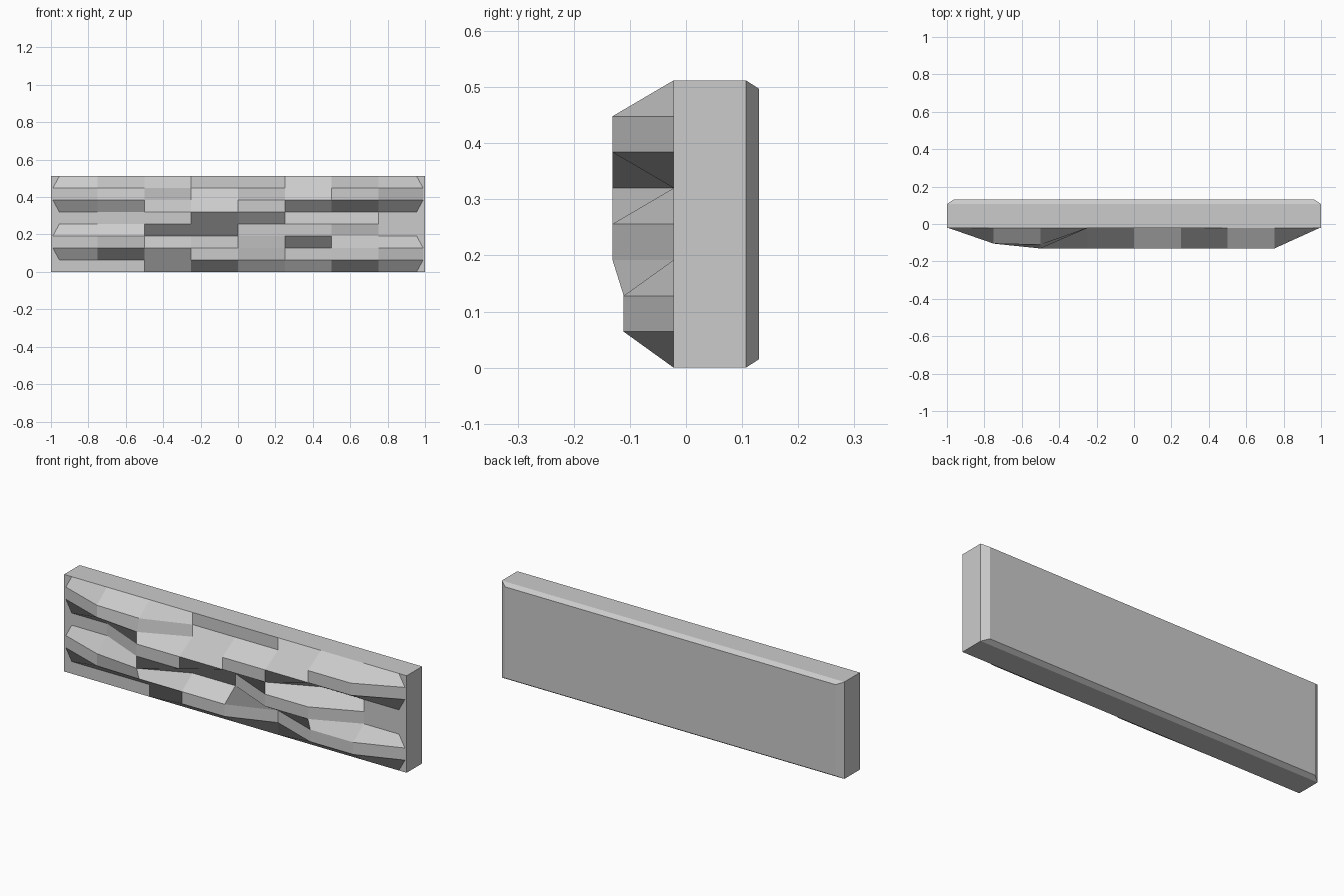
import bpy, bmesh

if "Cube" in bpy.data.objects:
    bpy.data.objects.remove(bpy.data.objects["Cube"])

# Which points of the rock relief stand out (O) or stay recessed (.),
# rows from top to bottom, columns x = -0.75 .. 0.75
PATTERN = [
    ".......",
    "OO...OO",
    "OO.OOOO",
    ".OOOO..",
    ".OO.OO.",
    "OO..OO.",
    "OOOO.OO",
    "..OO.OO",
    ".......",
]
STEP_Z, RECESS = 0.064, -0.022
BACK, BEVEL_Y = 0.13, 0.107


def depth(k, c):
    """Depth of a relief point in row k (from the bottom), column c."""
    if PATTERN[8 - k][c] == ".":
        return RECESS
    if c == 0:
        return -0.105
    if k in (1, 2) or (k == 7 and c == 1):
        return -0.111
    return -0.131


def end_x(k, c):
    """Relief runs almost to the end where it stands out, stops short elsewhere."""
    return 0.99 if PATTERN[8 - k][c] == "O" else 0.955


bm = bmesh.new()

# Front relief grid
grid = []
for k in range(9):
    pts = [(-1, RECESS), (-end_x(k, 0), RECESS)]
    pts += [(-0.75 + 0.25 * c, depth(k, c)) for c in range(7)]
    pts += [(end_x(k, 6), RECESS), (1, RECESS)]
    grid.append([bm.verts.new((x, y, k * STEP_Z)) for x, y in pts])
for lo, hi in zip(grid, grid[1:]):
    for i in range(len(lo) - 1):
        bm.faces.new((lo[i], lo[i + 1], hi[i + 1], hi[i]))

# Slab body behind the relief, with a bevelled back
H = 8 * STEP_Z


def ring(y, ix, iz):
    return [bm.verts.new(p) for p in ((-1 + ix, y, iz), (1 - ix, y, iz),
                                      (1 - ix, y, H - iz), (-1 + ix, y, H - iz))]


mid = ring(BEVEL_Y, 0, 0)
back = ring(BACK, 0.035, 0.015)
sides = [grid[0], [r[-1] for r in grid], grid[-1][::-1], [r[0] for r in grid][::-1]]
for i, edge in enumerate(sides):
    j = (i + 1) % 4
    bm.faces.new(edge + [mid[j], mid[i]])
    bm.faces.new((mid[i], mid[j], back[j], back[i]))
bm.faces.new(back)

bmesh.ops.recalc_face_normals(bm, faces=bm.faces)
mesh = bpy.data.meshes.new("rock_wall_panel")
bm.to_mesh(mesh)
bm.free()
panel = bpy.data.objects.new("rock_wall_panel", mesh)
bpy.context.collection.objects.link(panel)
